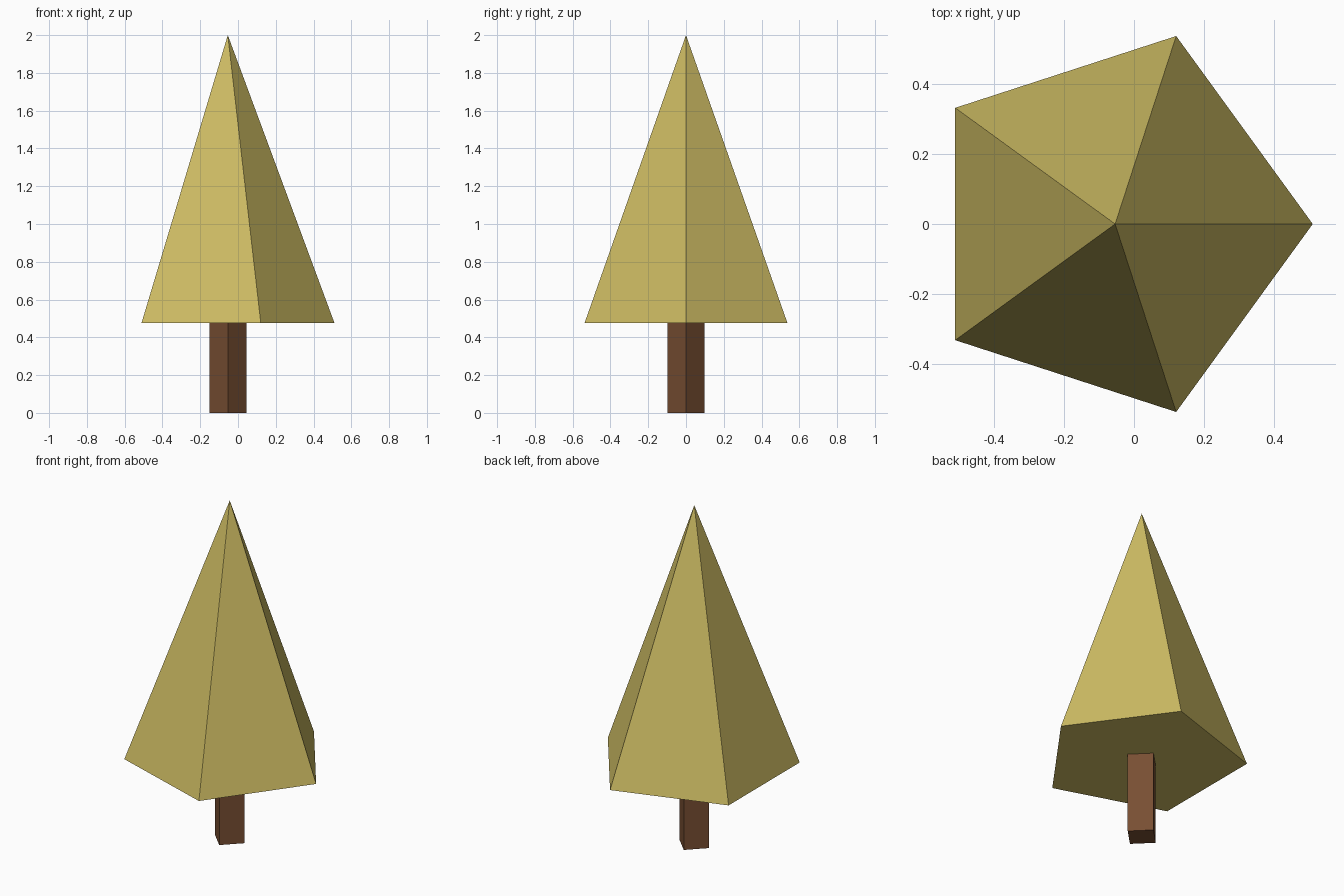
import bpy
import math

cube = bpy.data.objects.get("Cube")
if cube:
    bpy.data.objects.remove(cube, do_unlink=True)

AXIS_X = -0.054        # the trunk axis, offset so the five-sided crown is centred
CROWN_BASE = 0.475
TOP = 2.0


def make_material(name, color):
    mat = bpy.data.materials.new(name)
    mat.use_nodes = True
    mat.diffuse_color = color
    bsdf = mat.node_tree.nodes["Principled BSDF"]
    bsdf.inputs["Base Color"].default_value = color
    bsdf.inputs["Roughness"].default_value = 0.9
    return mat


def make_prism(name, sides, r_bottom, r_top, z0, z1, turn, mat):
    """Flat-sided prism or pyramid between two heights on the tree axis."""
    bpy.ops.mesh.primitive_cone_add(
        vertices=sides, radius1=r_bottom, radius2=r_top, depth=z1 - z0,
        location=(AXIS_X, 0, (z0 + z1) / 2), rotation=(0, 0, turn))
    obj = bpy.context.object
    obj.name = obj.data.name = name
    obj.data.materials.append(mat)
    bpy.ops.object.shade_flat()
    return obj


leaf = make_material("dry yellow leaf", (0.61, 0.50, 0.125, 1))
bark = make_material("brown bark", (0.188, 0.078, 0.033, 1))

# Square trunk, corner towards the front, tucked slightly into the crown
make_prism("trunk", 4, 0.098, 0.098, 0, CROWN_BASE + 0.01, 0, bark)

# Five-sided pyramid crown with one corner towards +x
make_prism("crown", 5, 0.565, 0, CROWN_BASE, TOP, -math.pi / 2, leaf)
